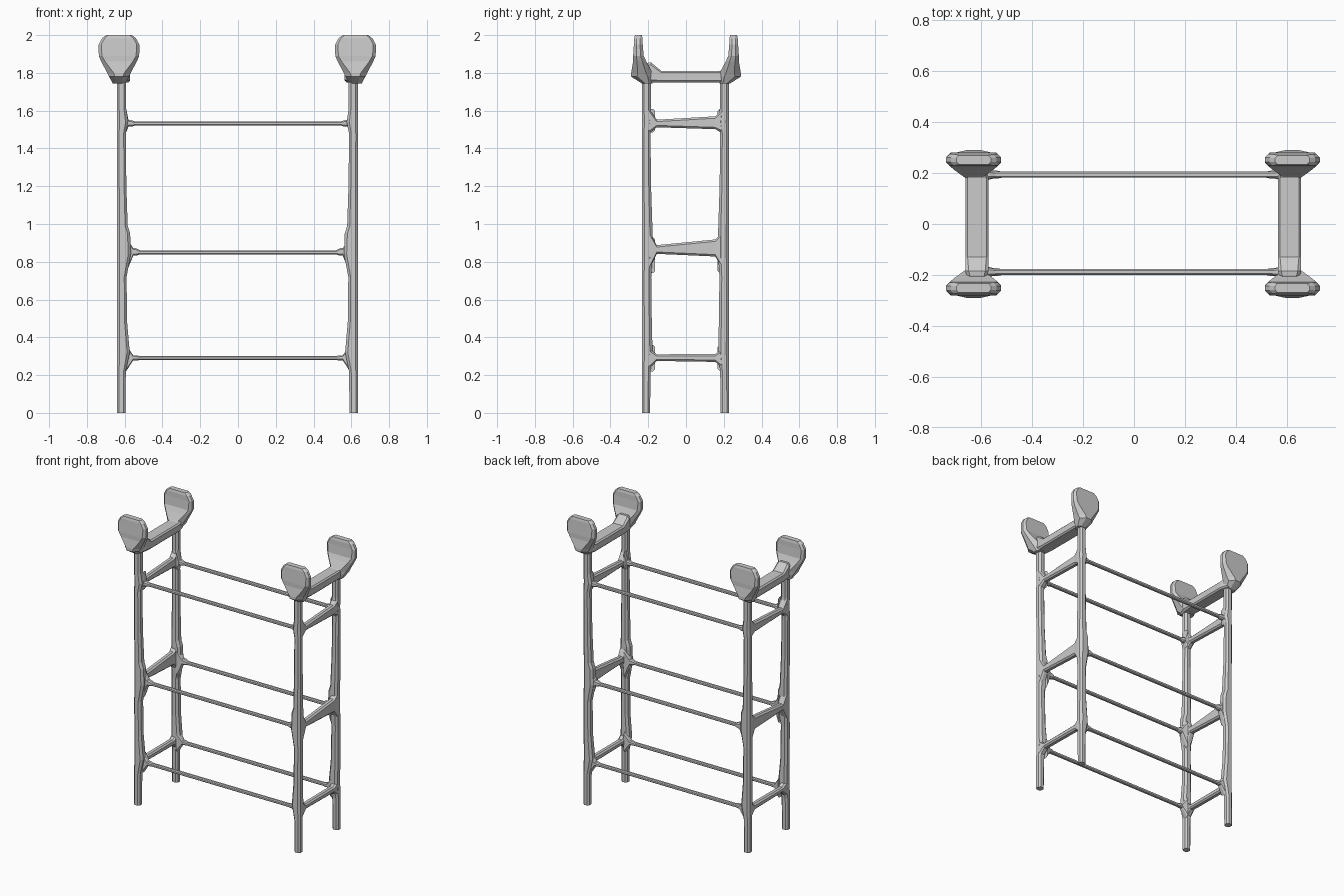
import bpy, bmesh

if "Cube" in bpy.data.objects:
    bpy.data.objects.remove(bpy.data.objects["Cube"])


def loft(name, axis, sections, chamfer=0.25):
    """Chamfered-rectangle loft. Section = (t, a0, a1, b0, b1) along the axis."""
    bm = bmesh.new()
    rings = []
    for t, a0, a1, b0, b1 in sections:
        c = chamfer * min(a1 - a0, b1 - b0)
        pts = [(a0 + c, b0), (a1 - c, b0), (a1, b0 + c), (a1, b1 - c),
               (a1 - c, b1), (a0 + c, b1), (a0, b1 - c), (a0, b0 + c)]
        ring = []
        for a, b in pts:
            co = [a, b]
            co.insert(axis, t)
            ring.append(bm.verts.new(co))
        rings.append(ring)
    for r, s in zip(rings, rings[1:]):
        for i in range(8):
            j = (i + 1) % 8
            bm.faces.new((r[i], r[j], s[j], s[i]))
    bm.faces.new(rings[0])
    bm.faces.new(rings[-1])
    bmesh.ops.recalc_face_normals(bm, faces=bm.faces)
    me = bpy.data.meshes.new(name)
    bm.to_mesh(me)
    bm.free()
    ob = bpy.data.objects.new(name, me)
    bpy.context.collection.objects.link(ob)
    return ob


POST_X = {"left": -0.617, "right": 0.611}
PADDLE_X = {"left": -0.63, "right": 0.622}
POST_Y = {"front": -0.211, "back": 0.204}

# Level: rail z, gusset tip x, tip z range, gusset base z range
LEVELS = {
    "lower": (0.29, 0.54, 0.278, 0.305, 0.22, 0.36),
    "middle": (0.85, 0.54, 0.832, 0.872, 0.74, 0.93),
    "upper": (1.532, 0.565, 1.515, 1.55, 1.485, 1.61),
}

# Posts with slight swellings at the joints, and paddle finials
for side, px in POST_X.items():
    s = -1 if side == "left" else 1
    for end, py in POST_Y.items():
        e = -1 if end == "front" else 1
        post = []
        for z, inner in ((0, 0.021), (0.22, 0.023), (0.32, 0.044), (0.48, 0.03),
                         (0.72, 0.027), (0.84, 0.05), (0.95, 0.046), (0.99, 0.033),
                         (1.2, 0.026), (1.48, 0.023), (1.54, 0.036), (1.61, 0.025),
                         (1.76, 0.025)):
            xs = sorted((px - s * inner, px + s * 0.024))
            ys = sorted((py - e * min(inner, 0.034), py + e * 0.023))
            post.append((z, *xs, *ys))
        loft(f"{end}_{side}_post", 2, post)

        cx = PADDLE_X[side]
        paddle = []
        for z, hx, y0, y1 in ((1.745, 0.034, 0.178, 0.235), (1.78, 0.052, 0.172, 0.29),
                              (1.80, 0.062, 0.178, 0.29), (1.86, 0.094, 0.21, 0.28),
                              (1.89, 0.107, 0.224, 0.28), (1.95, 0.108, 0.229, 0.276),
                              (1.983, 0.09, 0.23, 0.274), (2.0, 0.068, 0.234, 0.27)):
            ys = sorted((e * y0, e * y1))
            paddle.append((z, cx - hx, cx + hx, *ys))
        loft(f"{end}_{side}_paddle", 2, paddle, 0.3)

# Long thin rails with flared gussets at both ends
for level, (z, tip, t0, t1, b0, b1) in LEVELS.items():
    for end, y in (("front", -0.189), ("back", 0.194)):
        inw = 1 if end == "front" else -1
        base_y = sorted((y - inw * 0.02, y + inw * 0.026))
        base = (*base_y, b0, b1)
        flare = (y - 0.016, y + 0.016, t0, t1)
        thin = (y - 0.012, y + 0.012, z - 0.011, z + 0.011)
        loft(f"{level}_{end}_rail", 0, [
            (-0.592, *base), (-tip - 0.015, *flare), (-tip, *flare),
            (-tip + 0.02, *thin), (tip - 0.02, *thin),
            (tip, *flare), (tip + 0.015, *flare), (0.592, *base)])

# Short side rails, wedge shaped on the upper two levels
SIDE = {
    "lower": ((0.275, 0.31), (0.27, 0.312), (0.235, 0.34)),
    "middle": ((0.842, 0.888), (0.828, 0.918), (0.76, 0.96)),
    "upper": ((1.512, 1.552), (1.502, 1.57), (1.48, 1.61)),
}
for level, (front, back, base) in SIDE.items():
    for side, px in POST_X.items():
        w = 0.02
        loft(f"{level}_{side}_crossbar", 1, [
            (-0.195, px - 0.024, px + 0.024, *base),
            (-0.155, px - w, px + w, *front),
            (0.155, px - w, px + w, *back),
            (0.195, px - 0.024, px + 0.024, *base)])

# Broad top beams joining each pair of paddles
for side, px in POST_X.items():
    h = 0.046
    loft(f"{side}_top_beam", 1, [
        (-0.235, px - 0.03, px + 0.03, 1.75, 1.85),
        (-0.185, px - h, px + h, 1.75, 1.855),
        (-0.13, px - h, px + h, 1.75, 1.81),
        (0.18, px - h, px + h, 1.75, 1.81),
        (0.235, px - 0.03, px + 0.03, 1.75, 1.84)], 0.15)
